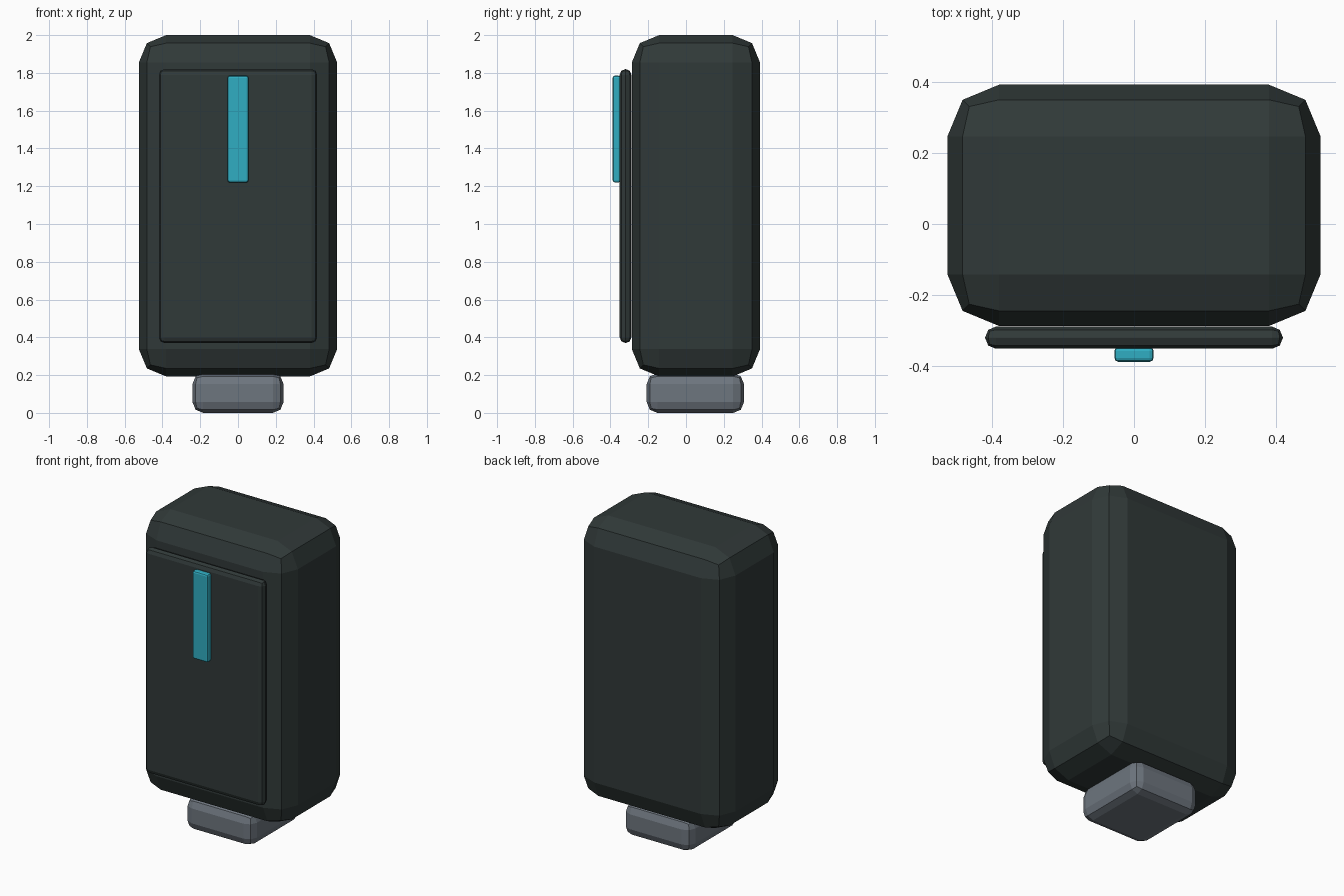
import bpy
import bmesh
from mathutils import Vector

if "Cube" in bpy.data.objects:
    bpy.data.objects.remove(bpy.data.objects["Cube"])


def make_material(name, rgb):
    mat = bpy.data.materials.new(name)
    mat.diffuse_color = (*rgb, 1.0)
    mat.use_nodes = True
    mat.node_tree.nodes["Principled BSDF"].inputs["Base Color"].default_value = mat.diffuse_color
    return mat


charcoal = make_material("charcoal", (0.030, 0.041, 0.040))
grey = make_material("slate_grey", (0.155, 0.180, 0.210))
teal = make_material("bright_teal", (0.030, 0.420, 0.540))


def bevelled_box(name, low, high, bevel, mat):
    """Flat-shaded box between two corners with two-step rounded edges."""
    low, high = Vector(low), Vector(high)
    size, centre = high - low, (low + high) / 2
    bm = bmesh.new()
    bmesh.ops.create_cube(bm, size=1.0)
    bmesh.ops.scale(bm, vec=size, verts=bm.verts)
    bmesh.ops.bevel(bm, geom=bm.edges[:], offset=bevel, offset_type='OFFSET',
                    segments=2, profile=0.5, affect='EDGES', clamp_overlap=True)
    bmesh.ops.recalc_face_normals(bm, faces=bm.faces)
    mesh = bpy.data.meshes.new(name)
    bm.to_mesh(mesh)
    bm.free()
    mesh.materials.append(mat)
    obj = bpy.data.objects.new(name, mesh)
    obj.location = centre
    bpy.context.collection.objects.link(obj)
    return obj


# Main housing
bevelled_box("housing", (-0.525, -0.287, 0.193), (0.525, 0.392, 2.0), 0.145, charcoal)

# Thin cover plate on the front
bevelled_box("front_panel", (-0.419, -0.351, 0.37), (0.419, -0.289, 1.82), 0.030, charcoal)

# Indicator bar on the cover
bevelled_box("indicator_strip", (-0.055, -0.388, 1.22), (0.055, -0.346, 1.785), 0.011, teal)

# Short connector block below
bevelled_box("base_connector", (-0.241, -0.208, 0.0), (0.241, 0.307, 0.21), 0.057, grey)
